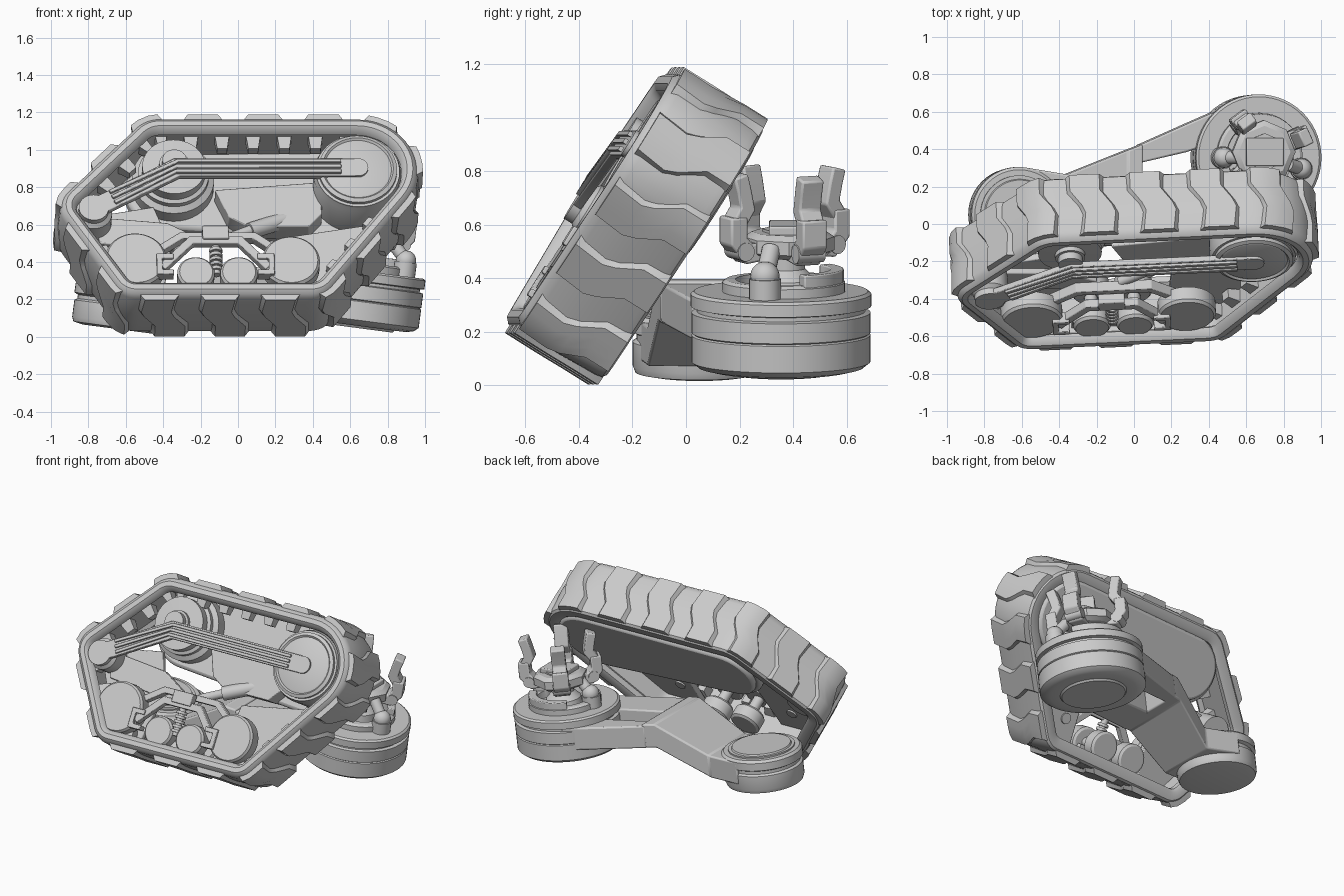
import bpy, bmesh
from math import sin, cos, pi, radians, atan2, tan, acos
from mathutils import Matrix, Vector

if "Cube" in bpy.data.objects:
    bpy.data.objects.remove(bpy.data.objects["Cube"])

# frames: leaning track (u along, v up the track, w outward) and arm lying on the floor
TM = Matrix.Translation((0, -0.195, 0.6)) @ Matrix.Rotation(radians(2.6), 4, 'Z') @ Matrix.Rotation(radians(58), 4, 'X')
AM = Matrix.Translation((0.63, 0.355, 0.06)) @ Matrix.Rotation(radians(7.5), 4, 'Y')


def finish(name, verts, faces, M, bevel=0):
    me = bpy.data.meshes.new(name)
    bm = bmesh.new()
    vs = [bm.verts.new(M @ Vector(v)) for v in verts]
    for f in faces:
        bm.faces.new([vs[i] for i in f])
    bmesh.ops.recalc_face_normals(bm, faces=bm.faces)
    bm.to_mesh(me)
    bm.free()
    ob = bpy.data.objects.new(name, me)
    bpy.context.collection.objects.link(ob)
    bpy.ops.object.select_all(action='DESELECT')
    ob.select_set(True)
    bpy.context.view_layer.objects.active = ob
    bpy.ops.object.shade_smooth_by_angle(angle=radians(32))
    if bevel:
        b = ob.modifiers.new("bevel", 'BEVEL')
        b.width, b.segments, b.limit_method = bevel, 2, 'ANGLE'
    return ob


def loft(name, rings, M, closed=False, bevel=0):
    k, n = len(rings[0]), len(rings)
    faces = [(i * k + j, i * k + (j + 1) % k, (i + 1) % n * k + (j + 1) % k, (i + 1) % n * k + j)
             for i in range(n if closed else n - 1) for j in range(k)]
    if not closed:
        faces += [tuple(range(k))[::-1], tuple(range((n - 1) * k, n * k))]
    return finish(name, [v for r in rings for v in r], faces, M, bevel)


def lathe(name, prof, at, M, closed=False, seg=40):
    rings = [[(r * cos(2 * pi * j / seg), r * sin(2 * pi * j / seg), z) for j in range(seg)] for r, z in prof]
    return loft(name, rings, M @ Matrix.Translation(at), closed)


def prism(name, pts, w0, w1, M, bevel=0.006):
    return loft(name, [[(x, y, w) for x, y in pts] for w in (w0, w1)], M, False, bevel)


def box(name, c, s, M, bevel=0.006):
    x, y = s[0] / 2, s[1] / 2
    return prism(name, [(c[0] + a * x, c[1] + b * y) for a, b in ((-1, -1), (1, -1), (1, 1), (-1, 1))],
                 c[2] - s[2] / 2, c[2] + s[2] / 2, M, bevel)


def strip(name, pts, width, w0, w1, M, bevel=0.005):
    P = [Vector(p) for p in pts]
    dirs = [(b - a).normalized() for a, b in zip(P, P[1:])]
    L, R = [], []
    for i, p in enumerate(P):
        a, b = dirs[max(i - 1, 0)], dirs[min(i, len(dirs) - 1)]
        t = (a + b).normalized()
        o = Vector((-t.y, t.x)) * (width / 2 / max(t.dot(a), 0.5))
        L.append(p + o)
        R.append(p - o)
    return prism(name, [tuple(p) for p in L + R[::-1]], w0, w1, M, bevel)


def rod(name, a, b, r, M):
    a, b = Vector(a), Vector(b)
    R = (b - a).to_track_quat('Z', 'Y').to_matrix().to_4x4()
    return lathe(name, [(r, 0), (r, (b - a).length)], (0, 0, 0), M @ Matrix.Translation(a) @ R, seg=20)


def ball(name, c, r, M):
    return lathe(name, [(r * sin(pi * i / 10), -r * cos(pi * i / 10)) for i in range(1, 10)], c, M, seg=20)


def capsule(c0, r0, c1, r1, n=20):
    # outline round two circles joined by tangents
    d = Vector(c1) - Vector(c0)
    base, a = atan2(d.y, d.x), acos((r0 - r1) / d.length)
    out = []
    for c, r, s, e in ((c1, r1, -a, a), (c0, r0, a, 2 * pi - a)):
        for i in range(n + 1):
            t = base + s + (e - s) * i / n
            out.append((c[0] + r * cos(t), c[1] + r * sin(t)))
    return out


# track path: rounded polygon, clockwise
corners = [(-0.5, 0.58, 0.2), (1.33, 0.58, 0.345), (0.458, -0.58, 0.17), (-0.65, -0.58, 0.16), (-1.02, 0.02, 0.17)]
path = []
for i, (x, y, r) in enumerate(corners):
    p = Vector((x, y))
    a = (Vector(corners[i - 1][:2]) - p).normalized()
    b = (Vector(corners[(i + 1) % 5][:2]) - p).normalized()
    h = acos(a.dot(b)) / 2
    c = p + (a + b).normalized() * (r / sin(h))
    s = p + a * (r / tan(h)) - c
    for k in range(17):
        q = Matrix.Rotation((2 * h - pi) * k / 16, 2) @ s
        path.append((c + q, q.normalized()))
cum = [0]
for i in range(len(path)):
    cum.append(cum[-1] + (path[(i + 1) % len(path)][0] - path[i][0]).length)
TOTAL = cum[-1]


def track_point(s, d, w):
    s %= TOTAL
    i = max(k for k in range(len(path)) if cum[k] <= s)
    t = (s - cum[i]) / max(cum[i + 1] - cum[i], 1e-9)
    (p, n), (q, m) = path[i], path[(i + 1) % len(path)]
    c = p.lerp(q, t) - n.lerp(m, t).normalized() * d
    return (c.x, c.y, w)


# rubber band with beaded rims
sec = [(.02, -.16), (.014, 0), (.02, .15), (.03, .18), (.05, .198), (.08, .198), (.1, .18), (.11, .15), (.085, .13),
       (.085, -.13), (.11, -.15), (.11, -.185), (.09, -.197), (.04, -.197), (.025, -.185)]
loft("track_band", [[track_point(TOTAL * i / 180, d, w) for d, w in sec] for i in range(180)], TM, True)
# broad raised tread pads with zigzag edges
for i in range(16):
    s0 = TOTAL * (i + .12) / 16
    rings = [[track_point(s0 + ds + o, d, w) for o, d in
              ((-.105, .03), (-.08, -.006), (-.03, -.006), (.03, -.006), (.08, -.006), (.105, .03))]
             for w, ds in ((-.19, -.03), (-.09, -.03), (0, .03), (.05, .05), (.175, .035))]
    loft("tread_pad", rings, TM)
# guide teeth inside the band
for i in range(31):
    s0 = TOTAL * i / 31
    loft("guide_tooth", [[track_point(s0 + a * k, d, .06 + b * k) for a, b in ((-1, -1), (1, -1), (1, 1), (-1, 1))]
                         for d, k in ((.07, .04), (.155, .027))], TM)

# inner hull plate and lower side webs
prism("hull_plate", capsule((.63, .235), .28, (-.36, .27), .235), -.17, -.08, TM, .02)
prism("hull_cover", capsule((.63, .235), .25, (-.36, .27), .205), -.205, -.16, TM, .02)
prism("hull_block", [(-.12, .2), (-.05, .03), (.05, -.03), (.38, -.03), (.45, .05), (.45, .25)], -.1, .03, TM)
prism("web_left", [(-.88, .02), (-.45, .1), (-.36, -.15), (-.42, -.49), (-.62, -.49)], -.02, .02, TM)
prism("web_right", [(.2, -.1), (.78, 0), (.43, -.49), (.16, -.49)], -.02, .02, TM)
# drive wheel and upper idler
lathe("drive_wheel", [(.2, -.1), (.235, -.08), (.235, .13), (.225, .15), (.225, .165), (.21, .165), (.21, .185),
                      (.19, .195), (.18, .185), (.17, .19)], (.64, .235, 0), TM)
lathe("idler_wheel", [(.22, -.1), (.22, .0), (.19, .02), (.19, .05), (.17, .06), (.17, .12), (.08, .125), (.08, .15),
                      (.065, .15), (.065, .19)], (-.34, .29, 0), TM)
# side beam with ribs and round ends
beam = [(.64, .235), (-.33, .235), (-.78, -.02)]
strip("side_beam", beam, .11, .17, .205, TM)
for o in (-.033, 0, .033):
    strip("beam_rib", [(.55, .235 + o), (-.33 + o * .2, .235 + o), (-.68 - .4 * o, .04 + o)], .02, .2, .22, TM, .003)
lathe("beam_end", [(.055, .17), (.055, .205)], (.64, .235, 0), TM)
lathe("front_roller", [(.1, -.12), (.1, .15), (.08, .17), (.08, .205)], (-.78, -.02, 0), TM)
# road wheels
for u, v, r in ((-.56, -.315, .165), (.27, -.325, .155), (-.24, -.4, .1), (-.01, -.4, .1)):
    for w in ((.075, -.13) if r < .12 else (.075,)):
        lathe("road_wheel", [(r - .015, w - .01), (r, w), (r, w + .075), (r - .012, w + .09)], (u, v, 0), TM)
    rod("wheel_axle", (u, v, -.03), (u, v, .1), .035, TM)
# suspension bogie
strip("bogie_beam", [(-.42, -.37), (-.26, -.2), (0, -.2), (.15, -.37)], .045, .12, .17, TM)
strip("bogie_upper_beam", [(-.56, -.31), (-.31, -.135), (.08, -.135), (.27, -.28)], .04, .05, .11, TM)
box("bogie_cap", (-.13, -.16, .155), (.14, .08, .06), TM)
for u, k in ((-.4, 1), (.13, -1)):
    strip("bogie_clamp", [(u + .04 * k, -.31), (u - .035 * k, -.31), (u - .035 * k, -.41), (u + .04 * k, -.41)],
          .03, .12, .185, TM)
for i in range(5):
    rod("spring_coil", (-.13, -.24 - .03 * i, .13), (-.13, -.258 - .03 * i, .13), .035, TM)
rod("spring_core", (-.13, -.2, .13), (-.13, -.4, .13), .022, TM)
prism("swing_plate", [(-.8, .02), (-.38, -.02), (-.2, -.12), (-.3, -.19), (-.74, -.15)], 0, .05, TM)
rod("damper_body", (.06, -.06, .03), (.32, .07, -.03), .045, TM)
rod("damper_rod", (-.08, -.13, .05), (.1, -.04, .03), .028, TM)


# lying arm: lofted boxes from (x, y low, y high, z low, z high)
def arm_part(name, rows):
    loft(name, [[(x, a, c), (x, b, c), (x, b, d), (x, a, d)] for x, a, b, c, d in rows], AM, False, .01)


arm_part("arm_root", [(-1.24, -.54, -.05, -.12, .03), (-1.0, -.5, -.09, -.12, .03),
                      (-.7, -.46, .04, .09, .25), (-.62, -.45, .07, .09, .25)])
arm_part("arm_prong_back", [(-.64, -.03, .065, .09, .24), (-.38, .03, .18, .09, .24), (-.15, .11, .28, .09, .24)])
arm_part("arm_prong_front", [(-.64, -.45, -.2, .09, .24), (-.15, -.33, -.1, .09, .24)])
lathe("arm_pivot", [(.19, -.185), (.24, -.175), (.25, -.15), (.25, -.06), (.235, -.05), (.235, -.03), (.255, -.02),
                    (.255, .03), (.24, .045), (.21, .045), (.21, .055), (.19, .055), (.185, .065)],
      (-1.26, -.305, 0), AM, seg=48)
# turntable at the arm end
lathe("turntable", [(.2, -.012), (.21, .0), (.27, .0), (.31, .01), (.335, .03), (.335, .13), (.328, .135), (.335, .14),
                    (.335, .215), (.315, .22), (.315, .235), (.338, .24), (.338, .285), (.325, .295), (.24, .295)],
      (0, 0, 0), AM, seg=56)
lathe("wrist_ring", [(.23, .28), (.23, .33), (.215, .34), (.18, .34), (.17, .28)], (.0, .01, 0), AM, True)
arc = [(.2 * cos(radians(a)), .01 + .2 * sin(radians(a))) for a in range(20, 131, 10)]
strip("wrist_guard", arc, .05, .3, .38, AM)

# hand: wrist, palm, ball joints and upright fingers
lathe("wrist", [(.12, .28), (.11, .34), (.07, .38), (.07, .44), (.11, .46)], (0, .02, 0), AM, seg=20)
lathe("palm", [(.14, .43), (.17, .45), (.17, .5), (.14, .52), (.1, .52), (.1, .53)], (0, .03, 0), AM, seg=8)
box("palm_block", (0, .03, .525), (.2, .15, .05), AM)
for x, y in ((.22, -.06), (-.2, .0)):
    ball("joint_ball", (x, y, .38), .055, AM)
    rod("joint_post", (x, y, .27), (x, y, .37), .06, AM)
    rod("joint_neck", (x, y, .38), (x * .6, y * .6, .47), .035, AM)
for x, y in ((-.13, .2), (.24, .13), (-.2, -.17), (.12, -.2)):
    F = AM @ Matrix.Translation((0, .02, 0)) @ Matrix.Rotation(atan2(y - .02, x), 4, 'Z') @ Matrix.Rotation(pi / 2, 4, 'X')
    strip("finger_lower", [(.1, .46), (.18, .45), (.225, .5), (.225, .59)], .07, -.05, .05, F, .008)
    strip("finger_tip", [(.225, .56), (.185, .62), (.2, .69), (.215, .745)], .06, -.045, .045, F, .008)
    rod("finger_knuckle", (.2, .46, -.055), (.2, .46, .055), .035, F)
